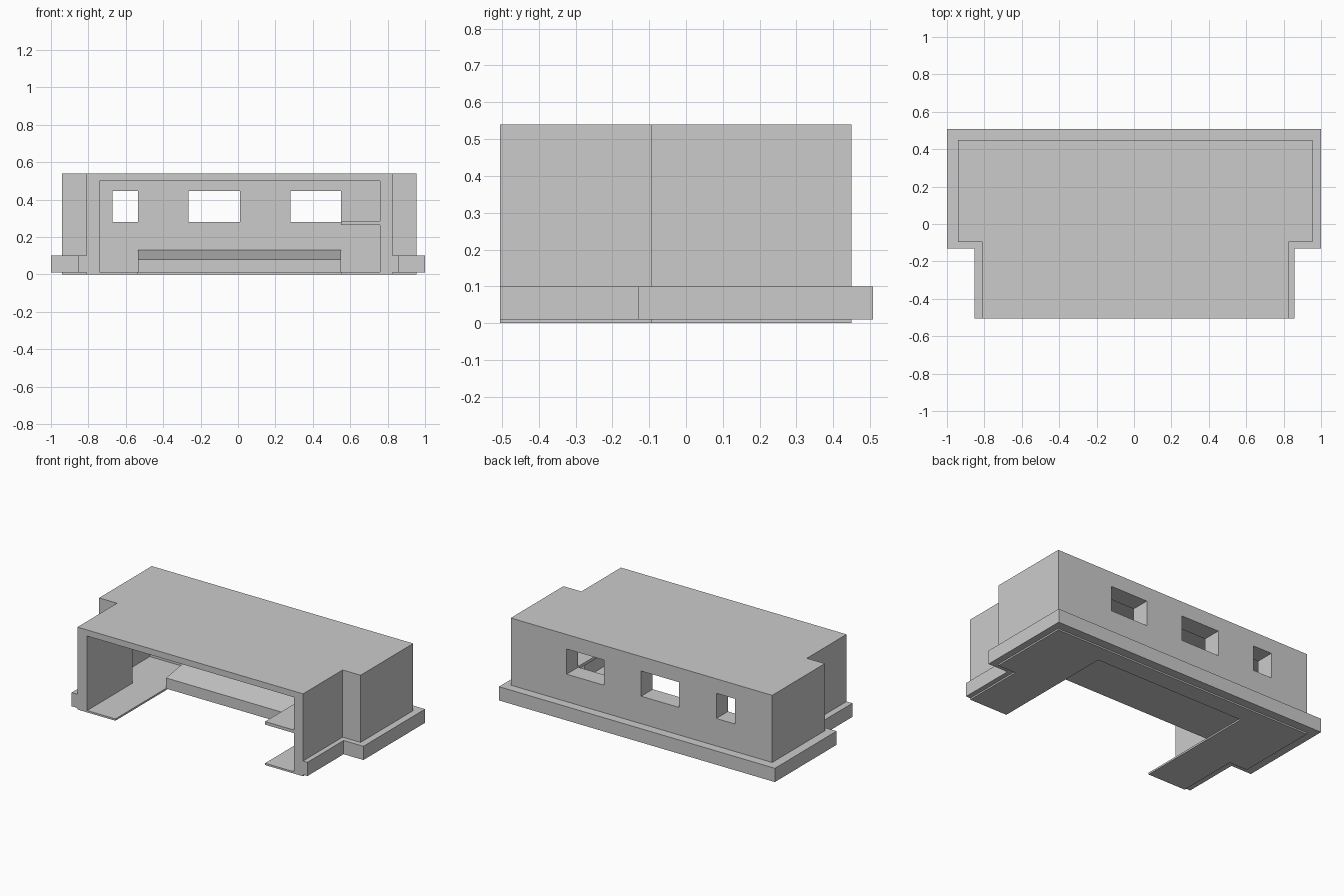
import bpy, bmesh

if "Cube" in bpy.data.objects:
    bpy.data.objects.remove(bpy.data.objects["Cube"])


def prism(name, outline, z0, z1):
    """Extrude a plan outline (x, y) from z0 up to z1."""
    bm = bmesh.new()
    face = bm.faces.new([bm.verts.new((x, y, z0)) for x, y in outline])
    top = bmesh.ops.extrude_face_region(bm, geom=[face])["geom"]
    for v in top:
        if isinstance(v, bmesh.types.BMVert):
            v.co.z = z1
    bmesh.ops.recalc_face_normals(bm, faces=bm.faces)
    mesh = bpy.data.meshes.new(name)
    bm.to_mesh(mesh)
    bm.free()
    ob = bpy.data.objects.new(name, mesh)
    bpy.context.collection.objects.link(ob)
    return ob


def box(name, x0, x1, y0, y1, z0, z1):
    return prism(name, [(x0, y0), (x1, y0), (x1, y1), (x0, y1)], z0, z1)


def tee(xl, xr, wl, wr, front, shoulder, back):
    """T-shaped plan path, open at the front, from front left to front right."""
    return [(xl, front), (xl, shoulder), (wl, shoulder), (wl, back),
            (wr, back), (wr, shoulder), (xr, shoulder), (xr, front)]


outer = tee(-0.81, 0.825, -0.94, 0.955, -0.505, -0.095, 0.45)
inner = tee(-0.74, 0.76, -0.87, 0.885, -0.505, -0.035, 0.33)
skirt = tee(-0.852, 0.857, -1.0, 1.0, -0.505, -0.13, 0.508)

# Roof slab
prism("roof", outer, 0.50, 0.54)

# Walls, open at the front, with three back windows
walls = prism("walls", outer + inner[::-1], 0.0, 0.50)
cutters = []
for x0, x1 in [(-0.67, -0.535), (-0.265, 0.01), (0.28, 0.55)]:
    cut = box("window_cutter", x0, x1, 0.2, 0.6, 0.28, 0.445)
    cut.hide_render = True
    mod = walls.modifiers.new("window", "BOOLEAN")
    mod.operation = "DIFFERENCE"
    mod.solver = "EXACT"
    mod.object = cut
    cutters.append(cut)
bpy.context.view_layer.objects.active = walls
walls.select_set(True)
for mod in list(walls.modifiers):
    bpy.ops.object.modifier_apply(modifier=mod.name)
for cut in cutters:
    bpy.data.objects.remove(cut, do_unlink=True)

# Base trim around the outside
prism("base_trim", skirt + outer[::-1], 0.01, 0.10)

# Floor strips on both sides of the opening
prism("floor_left", inner[:4] + [(-0.535, 0.33), (-0.535, -0.505)], 0.0, 0.012)
prism("floor_right", [(0.55, -0.505), (0.55, 0.33)] + inner[4:], 0.0, 0.012)

# Low bench along the back, its top rising towards the wall
bench = box("bench", -0.535, 0.55, 0.02, 0.33, 0.01, 0.08)
for v in bench.data.vertices:
    if v.co.z > 0.05 and v.co.y > 0.2:
        v.co.z = 0.13

# Side shelf on the right wall
box("side_shelf", 0.55, 0.76, -0.505, 0.33, 0.265, 0.285)
